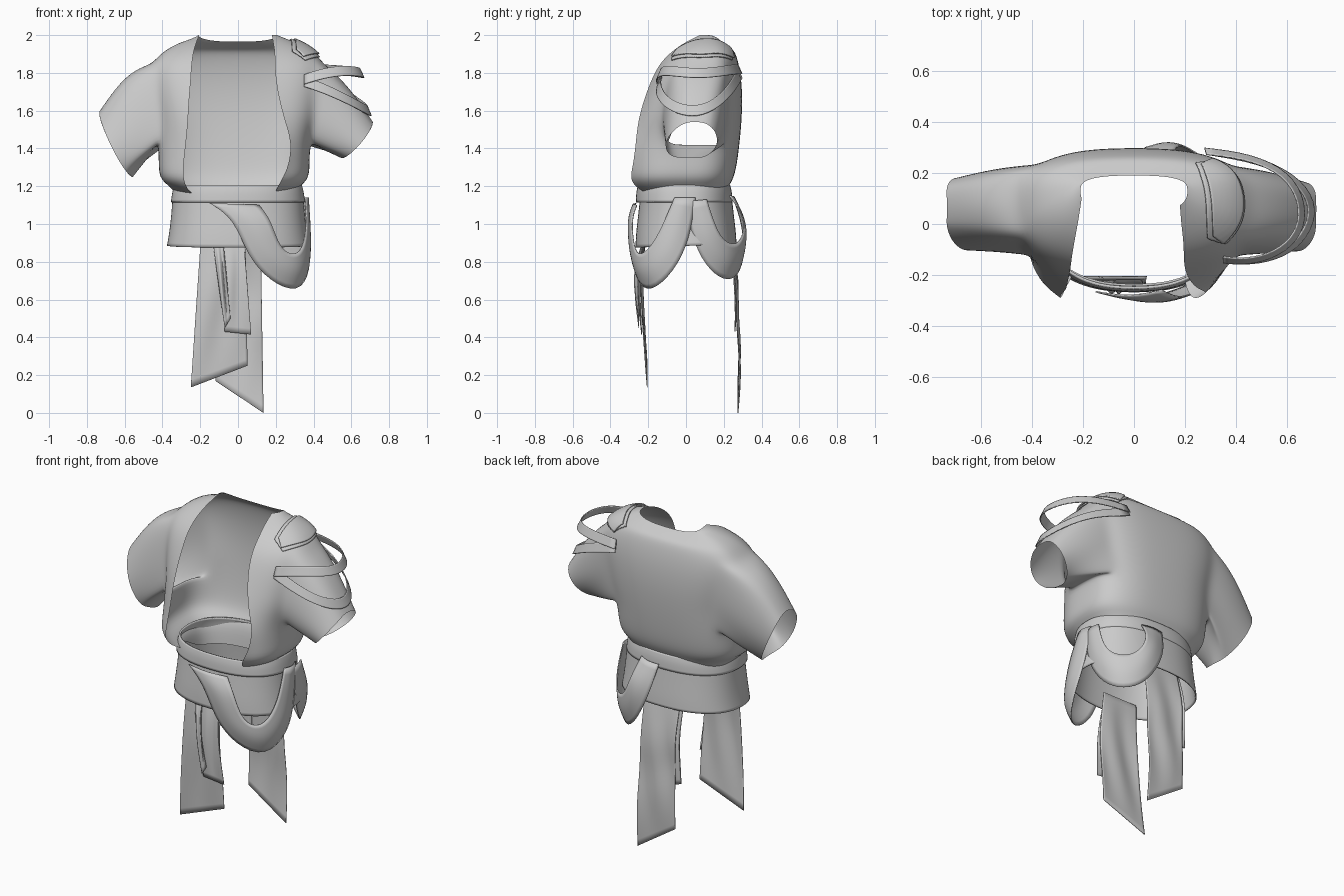
import bpy, bmesh
from math import sin, cos, pi, asin, atan2, copysign
from mathutils import Vector

cube = bpy.data.objects.get("Cube")
if cube:
    bpy.data.objects.remove(cube)

cloth = bpy.data.materials.new("grey_cloth")
cloth.use_nodes = True
cloth.diffuse_color = (0.6, 0.6, 0.6, 1)
cloth.node_tree.nodes["Principled BSDF"].inputs["Base Color"].default_value = (0.6, 0.6, 0.6, 1)


def finish(name, bm, thick=0.0):
    """Turn a bmesh into a smooth cloth object."""
    bmesh.ops.recalc_face_normals(bm, faces=bm.faces[:])
    mesh = bpy.data.meshes.new(name)
    bm.to_mesh(mesh)
    bm.free()
    mesh.materials.append(cloth)
    mesh.shade_smooth()
    obj = bpy.data.objects.new(name, mesh)
    bpy.context.collection.objects.link(obj)
    sub = obj.modifiers.new("smooth", "SUBSURF")
    sub.levels = sub.render_levels = 2
    sub.boundary_smooth = "PRESERVE_CORNERS"
    if thick:
        sol = obj.modifiers.new("thickness", "SOLIDIFY")
        sol.thickness = thick
        sol.offset = 0
    return obj


def add_grid(bm, rows, closed=False):
    grid = [[bm.verts.new(p) for p in row] for row in rows]
    for a, b in zip(grid, grid[1:]):
        n = len(a)
        for i in range(n if closed else n - 1):
            j = (i + 1) % n
            bm.faces.new((a[i], a[j], b[j], b[i]))
    return grid


def loft(name, rows, closed=False, thick=0.0):
    bm = bmesh.new()
    add_grid(bm, rows, closed)
    return finish(name, bm, thick)


def ribbon(name, edge_a, edge_b, puff=0.0):
    """Cloth band between two edges, its middle pushed away from the body axis."""
    rows = []
    for a, b in zip(edge_a, edge_b):
        a, b = Vector(a), Vector(b)
        mid = (a + b) / 2
        out = Vector((mid.x, mid.y, 0)).normalized()
        rows.append((a, mid + out * puff, b))
    return loft(name, rows, thick=0.006)


def power(v, p):
    return copysign(abs(v) ** p, v)


# Tunic body: height, half width, front y, back y, right edge x, left edge x
P = 0.75
HALF = 12
sections = [
    (1.05, 0.305, -0.20, 0.20, 0.24, 0.20),
    (1.18, 0.32, -0.245, 0.21, 0.265, 0.20),
    (1.23, 0.405, -0.30, 0.25, 0.29, 0.23),
    (1.31, 0.41, -0.28, 0.27, 0.29, 0.27),
    (1.43, 0.41, -0.265, 0.285, 0.275, 0.285),
    (1.54, 0.42, -0.255, 0.295, 0.265, 0.25),
    (1.65, 0.44, -0.225, 0.30, 0.26, 0.22),
    (1.76, 0.46, -0.185, 0.295, 0.25, 0.20),
    (1.85, 0.455, -0.14, 0.28, 0.245, 0.195),
    (1.915, 0.40, -0.075, 0.26, 0.235, 0.195),
    (1.965, 0.31, 0.0, 0.235, 0.22, 0.185),
    (2.00, 0.21, 0.07, 0.19, 0.205, 0.18),
]
rows = []
for z, w, yf, yb, er, el in sections:
    yc, d = (yf + yb) / 2, (yb - yf) / 2
    halves = []
    for side, e in ((-1, er), (1, el)):
        half = w * (1.03 if side < 0 else 0.93) if z < 1.5 else w
        start = asin((e / half) ** (1 / P))
        # The cut edge itself reaches the front depth
        front = d / max(0.7, power(cos(start), P))
        pts = []
        for i in range(HALF + 1):
            t = start + (pi - start) * i / HALF
            shift = -0.035 * max(0, -cos(t)) if z > 1.95 else 0
            if z < 1.1:
                shift = 0.11 * min(1, max(0, 2 * cos(t) + 0.4))
            c = cos(t)
            y = yc - (front * power(c, P) if c > 0 else d * power(c, 0.64))
            pts.append((side * half * power(sin(t), P), y, z + shift))
        halves.append(pts)
    rows.append(halves[0] + halves[1][-2::-1])

bm = bmesh.new()
grid = add_grid(bm, rows)
LAST = 2 * HALF
LOW, HIGH, FRONT, BACK = 4, 8, 3, 8


def sleeve(side, centre, top, depth, puff):
    """Open an armhole in the body and draw a sleeve from it to a tilted cuff."""
    col = lambda c: c if side < 0 else LAST - c
    loop = [grid[LOW][col(c)] for c in range(FRONT, BACK)]
    loop += [grid[r][col(BACK)] for r in range(LOW, HIGH)]
    loop += [grid[HIGH][col(c)] for c in range(BACK, FRONT, -1)]
    loop += [grid[r][col(FRONT)] for r in range(HIGH, LOW, -1)]
    inside = {grid[r][col(c)] for r in range(LOW, HIGH + 1) for c in range(FRONT, BACK + 1)}
    hole = [f for f in bm.faces if all(v in inside for v in f.verts)]
    bmesh.ops.delete(bm, geom=hole, context="FACES_ONLY")
    middle = sum((v.co for v in loop), Vector()) / len(loop)
    centre, top = Vector(centre), Vector(top)
    outward = Vector((side * top.z, 0, -side * top.x)).normalized()
    previous = loop
    steps = 5
    for k in range(1, steps + 1):
        t = k / steps
        ring = []
        for v in loop:
            a = atan2((v.co.z - middle.z) / 0.21, (v.co.y - middle.y) / 0.18)
            cuff = centre + Vector((0, depth * cos(a), 0)) + top * sin(a)
            cuff += outward * 0.035 * abs(cos(a))
            p = v.co.lerp(cuff, t)
            p.z += puff * sin(pi * t) * max(0, sin(a))
            p.y += 0.01 * sin(pi * t) * max(0, cos(a))
            ring.append(bm.verts.new(p))
        for i in range(len(loop)):
            j = (i + 1) % len(loop)
            bm.faces.new((previous[i], previous[j], ring[j], ring[i]))
        previous = ring


sleeve(-1, (-0.64, 0.04, 1.425), (-0.09, 0.03, 0.18), 0.145, 0.055)
sleeve(1, (0.625, 0.03, 1.45), (0.085, 0.02, 0.10), 0.14, 0.03)
loose = [v for v in bm.verts if not v.link_faces]
bmesh.ops.delete(bm, geom=loose, context="VERTS")
tunic = finish("tunic", bm)


# Waist wrap and the band above it
def ring(z, rx, ry, y0=0.0, wave=0.0):
    return [(rx * power(cos(a), 0.85), y0 + ry * power(sin(a), 0.85), z + wave * sin(a))
            for a in (2 * pi * i / 32 for i in range(32))]


loft("waist_wrap", [ring(1.14, 0.345, 0.24), ring(1.05, 0.35, 0.25),
                    ring(0.95, 0.362, 0.262), ring(0.885, 0.374, 0.265, 0, 0.01)],
     closed=True, thick=0.008)
loft("waist_band", [ring(1.205, 0.335, 0.24, -0.01), ring(1.17, 0.345, 0.25, -0.01),
                    ring(1.115, 0.352, 0.252, -0.01)], closed=True, thick=0.01)

# Sash loops draped from the front and back to the left hip
ribbon("front_sash",
       [(-0.15, -0.265, 1.11), (-0.02, -0.30, 1.03), (0.05, -0.29, 0.83), (0.17, -0.26, 0.695),
        (0.32, -0.19, 0.63), (0.385, -0.06, 0.75), (0.37, 0.02, 0.92), (0.355, 0.05, 1.14)],
       [(0.11, -0.26, 1.10), (0.17, -0.29, 1.03), (0.21, -0.28, 0.90), (0.26, -0.26, 0.84),
        (0.32, -0.225, 0.84), (0.35, -0.17, 0.90), (0.365, -0.12, 1.0), (0.355, -0.06, 1.14)],
       puff=0.025)
ribbon("back_sash",
       [(0.35, 0.00, 1.12), (0.365, 0.03, 0.93), (0.34, 0.10, 0.78), (0.29, 0.20, 0.695),
        (0.18, 0.28, 0.72), (0.09, 0.31, 0.85), (0.03, 0.30, 1.0), (0.01, 0.25, 1.14)],
       [(0.35, 0.11, 1.13), (0.36, 0.15, 1.0), (0.34, 0.19, 0.92), (0.30, 0.24, 0.89),
        (0.24, 0.28, 0.90), (0.19, 0.31, 0.96), (0.16, 0.305, 1.05), (0.14, 0.23, 1.15)],
       puff=0.02)


# Hanging cloth panels and narrow ties
def panel(name, top, bottom, y_points, sway=0.01):
    (xl, xr, zt), (bl, zl, br, zr) = top, bottom
    rows, n = [], len(y_points) - 1
    for k, y in enumerate(y_points):
        t = k / n
        row = []
        for i in range(7):
            u = i / 6
            x = (xl + (xr - xl) * u) * (1 - t) + (bl + (br - bl) * u) * t
            z = zt * (1 - t) + (zl + (zr - zl) * u) * t
            row.append((x, y + sway * sin(pi * t) * sin(u * 9 + k), z))
        rows.append(row)
    return loft(name, rows, thick=0.004)


panel("front_panel", (-0.195, 0.04, 0.95), (-0.25, 0.135, 0.05, 0.25),
      [-0.215, -0.23, -0.235, -0.225, -0.215, -0.205])
panel("back_panel", (-0.12, 0.12, 0.95), (-0.12, 0.17, 0.135, 0.0),
      [0.22, 0.25, 0.275, 0.27, 0.285, 0.285, 0.275])
panel("front_tie", (-0.10, 0.03, 0.92), (-0.07, 0.43, 0.07, 0.415),
      [-0.22, -0.245, -0.25, -0.245, -0.235])
panel("folded_tie", (-0.135, -0.08, 0.92), (-0.07, 0.45, -0.04, 0.50),
      [-0.225, -0.255, -0.265, -0.26, -0.25], 0.015)
panel("back_tie", (-0.14, -0.08, 0.92), (-0.15, 0.45, -0.09, 0.43),
      [0.22, 0.25, 0.265, 0.265, 0.26])


# Loose straps looping around the left shoulder, tilted inward at the top
def strap(name, path, width):
    edges = [], []
    for p in map(Vector, path):
        lean = Vector((0.35 - p.x, 0.06 - p.y, 0)).normalized() * 0.012
        offset = Vector((0, 0, width / 2)) + lean
        edges[0].append(p + offset)
        edges[1].append(p - offset)
    ribbon(name, *edges)


strap("upper_strap", [(0.35, -0.14, 1.765), (0.44, -0.15, 1.795), (0.56, -0.12, 1.815),
                      (0.65, -0.04, 1.805), (0.665, 0.08, 1.795), (0.60, 0.20, 1.81),
                      (0.45, 0.265, 1.82), (0.28, 0.285, 1.82)], 0.05)
strap("lower_strap", [(0.35, -0.14, 1.755), (0.45, -0.15, 1.72), (0.58, -0.125, 1.66),
                      (0.67, -0.05, 1.61), (0.71, 0.06, 1.59), (0.65, 0.17, 1.64),
                      (0.50, 0.25, 1.73), (0.28, 0.285, 1.80)], 0.055)

# Layered patch laid over the left shoulder
for name, inset, lift in (("shoulder_patch", 0.0, 0.01), ("shoulder_patch_layer", 0.02, 0.02)):
    patch_rows = []
    for k in range(9):
        t = k / 8
        y = 0.28 - inset - (0.37 - 2 * inset) * t
        left = 0.25 + 0.05 * t + inset
        right = 0.33 + 0.09 * sin(pi * t * 0.95) + 0.02 * t - inset
        patch_rows.append([(left + (right - left) * i / 4, y, 1.96 - 0.02 * i) for i in range(5)])
    patch = loft(name, patch_rows)
    wrap = patch.modifiers.new("lay_on_tunic", "SHRINKWRAP")
    wrap.target = tunic
    wrap.wrap_method = "NEAREST_SURFACEPOINT"
    wrap.wrap_mode = "ABOVE_SURFACE"
    wrap.offset = lift
    thick = patch.modifiers.new("thickness", "SOLIDIFY")
    thick.thickness = 0.008
